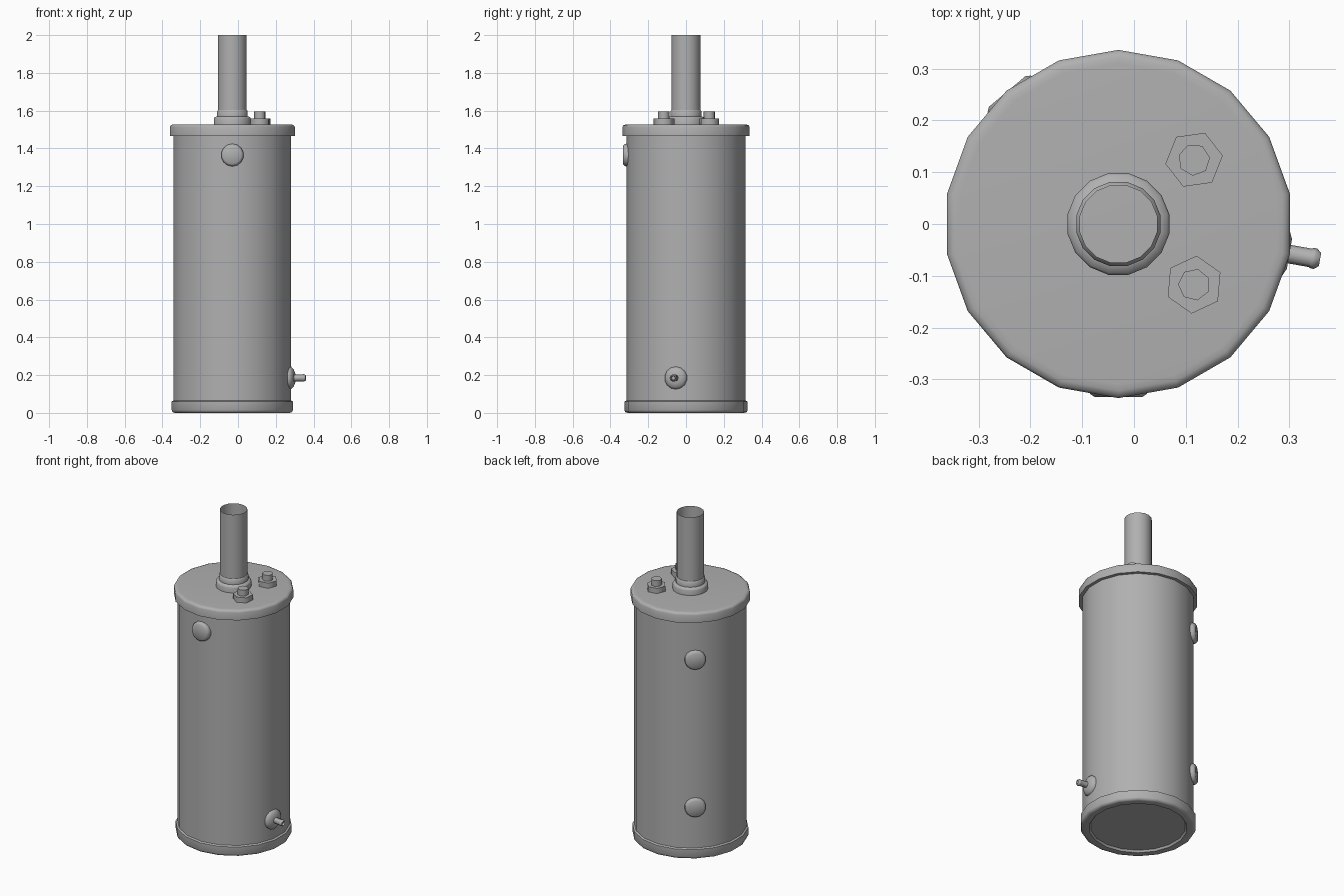
import bpy, bmesh
from math import radians, cos, sin, pi
from mathutils import Matrix

if "Cube" in bpy.data.objects:
    bpy.data.objects.remove(bpy.data.objects["Cube"])

CX = -0.03  # tank axis

grey = bpy.data.materials.new("dark_grey")
grey.diffuse_color = (0.435, 0.435, 0.435, 1)
grey.use_nodes = True
grey.node_tree.nodes["Principled BSDF"].inputs["Base Color"].default_value = grey.diffuse_color


def lathe(name, profile, sides, matrix, phase=0.0, smooth=35):
    """Spin (radius, height) points around local z, then place with matrix."""
    bm = bmesh.new()
    rings = []
    for r, h in profile:
        if r == 0:
            rings.append([bm.verts.new((0, 0, h))] * sides)
        else:
            angles = [phase + 2 * pi * i / sides for i in range(sides)]
            rings.append([bm.verts.new((r * cos(a), r * sin(a), h)) for a in angles])
    for a, b in zip(rings, rings[1:]):
        for i in range(sides):
            j = (i + 1) % sides
            corners = list(dict.fromkeys((a[i], a[j], b[j], b[i])))
            bm.faces.new(corners)
    bmesh.ops.recalc_face_normals(bm, faces=bm.faces)
    bm.transform(matrix)
    me = bpy.data.meshes.new(name)
    bm.to_mesh(me)
    bm.free()
    me.materials.append(grey)
    ob = bpy.data.objects.new(name, me)
    bpy.context.collection.objects.link(ob)
    bpy.ops.object.select_all(action='DESELECT')
    ob.select_set(True)
    bpy.context.view_layer.objects.active = ob
    bpy.ops.object.shade_smooth_by_angle(angle=radians(smooth))
    return ob


def upright(x, y, z=0.0):
    return Matrix.Translation((x, y, z))


def radial(angle, z):
    """Local z points outward from the tank axis at the given heading."""
    return (Matrix.Translation((CX, 0, z)) @ Matrix.Rotation(radians(angle), 4, 'Z')
            @ Matrix.Rotation(radians(90), 4, 'Y'))


axis = upright(CX, 0)
up = radians(90)

# Tank shell, base ring with closed underside, and lid
lathe("tank_body", [(0.316, 0.03), (0.316, 1.49)], 18, axis, up)
lathe("base_ring", [(0, 0.012), (0.268, 0.012), (0.276, 0.0), (0.308, 0.0), (0.321, 0.004),
                    (0.326, 0.015), (0.326, 0.06), (0.315, 0.066), (0.315, 0.08)],
      18, axis, up, 50)
lathe("lid", [(0, 1.527), (0.31, 1.527), (0.322, 1.526), (0.332, 1.522), (0.336, 1.513),
              (0.336, 1.467), (0.314, 1.467)], 18, axis, up, 50)

# Flue pipe with stepped collar
lathe("flue_collar", [(0.1, 1.52), (0.1, 1.557), (0.096, 1.565), (0.083, 1.57),
                      (0.083, 1.597), (0.076, 1.605)], 16, axis, pi / 16, 50)
lathe("flue_pipe", [(0.077, 1.525), (0.077, 2.0)], 16, axis, pi / 16)

# Hexagonal pipe fittings on the lid
for side, y, turn in (("back", 0.124, 8), ("front", -0.117, 25)):
    place = upright(0.116, y, 1.525)
    lathe(f"fitting_nut_{side}", [(0.056, -0.003), (0.056, 0.034), (0, 0.034)],
          6, place, radians(turn), 65)
    lathe(f"fitting_stub_{side}", [(0.031, 0.03), (0.031, 0.07), (0, 0.07)],
          7, place, radians(turn), 65)

# Round access covers
cover = [(0.06, 0.295), (0.06, 0.318), (0.056, 0.328), (0.047, 0.334), (0, 0.334)]
for name, angle, z in (("front_cover", -90, 1.365),
                       ("back_upper_cover", 130, 1.23),
                       ("back_lower_cover", 130, 0.318)):
    lathe(name, cover, 14, radial(angle, z), 0, 50)

# Drain valve near the base
lathe("drain_flange", [(0.06, 0.295), (0.06, 0.316), (0.05, 0.326), (0.03, 0.335), (0, 0.335)],
      14, radial(-10, 0.185), 0, 50)
lathe("drain_spout", [(0.018, 0.325), (0.018, 0.376), (0.02, 0.38), (0.02, 0.386),
                      (0.013, 0.395), (0.01, 0.385), (0, 0.385)], 8, radial(-10, 0.185), 0, 50)
